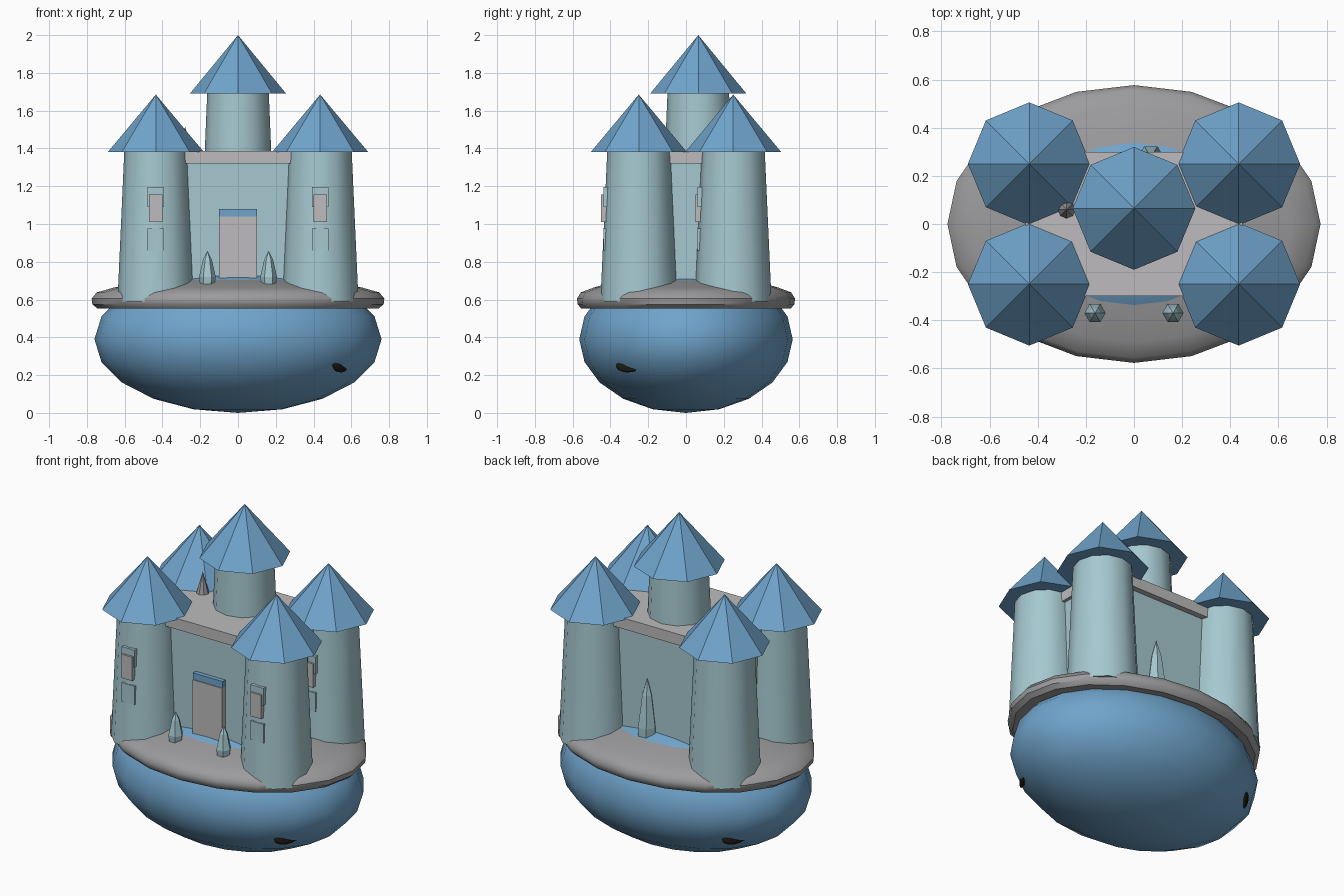
import bpy, bmesh, math

if "Cube" in bpy.data.objects:
    bpy.data.objects.remove(bpy.data.objects["Cube"])


def material(name, r, g, b):
    m = bpy.data.materials.new(name)
    m.diffuse_color = (r, g, b, 1)
    m.use_nodes = True
    m.node_tree.nodes["Principled BSDF"].inputs["Base Color"].default_value = m.diffuse_color
    return m


BLUE = material("roof_blue", .16, .37, .60)
TEAL = material("wall_teal", .38, .58, .63)
PALE = material("pale_grey", .51, .50, .51)
GREY = material("stone_grey", .33, .33, .34)
DARK = material("dark_spot", .012, .011, .008)


def finish(name, bm, mat, smooth=False):
    bmesh.ops.recalc_face_normals(bm, faces=bm.faces)
    me = bpy.data.meshes.new(name)
    bm.to_mesh(me)
    bm.free()
    me.materials.append(mat)
    ob = bpy.data.objects.new(name, me)
    bpy.context.collection.objects.link(ob)
    if smooth:
        bpy.ops.object.select_all(action='DESELECT')
        ob.select_set(True)
        bpy.context.view_layer.objects.active = ob
        bpy.ops.object.shade_smooth_by_angle(angle=math.radians(40))
    return ob


def lathe(name, profile, sides, mat, loc=(0, 0), scale=(1, 1), smooth=False, cap=True):
    """Spin (radius, z) points about a vertical axis; radius 0 makes a tip."""
    bm = bmesh.new()
    rings = []
    for r, z in profile:
        n = sides if r > 0 else 1
        rings.append([bm.verts.new((loc[0] + scale[0] * r * math.cos(math.tau * i / sides),
                                    loc[1] + scale[1] * r * math.sin(math.tau * i / sides), z))
                      for i in range(n)])
    for a, b in zip(rings, rings[1:]):
        for i in range(sides):
            j = (i + 1) % sides
            if len(b) == 1:
                bm.faces.new((a[i], a[j], b[0]))
            elif len(a) == 1:
                bm.faces.new((a[0], b[j], b[i]))
            else:
                bm.faces.new((a[i], a[j], b[j], b[i]))
    if cap:
        for ring in (rings[0], rings[-1]):
            if len(ring) > 1:
                bm.faces.new(ring)
    return finish(name, bm, mat, smooth)


def box(name, x, y, z, mat):
    """Box from (min, max) ranges."""
    bm = bmesh.new()
    bmesh.ops.create_cube(bm, size=1)
    for v in bm.verts:
        v.co = [(lo + hi) / 2 + c * (hi - lo) for c, (lo, hi) in zip(v.co, (x, y, z))]
    return finish(name, bm, mat)


# Rounded floating base
arc = [(math.sin(math.pi * i / 10), .39 - .39 * math.cos(math.pi * i / 10)) for i in range(11)]
arc[0], arc[-1] = (0, 0), (0, .78)
lathe("base_bowl", arc, 20, BLUE, scale=(.76, .565), smooth=True)

# Stone rim around the base
rim = [(.88, .555), (.96, .552), (.995, .575), (1, .605), (.965, .638),
       (.85, .663), (.7, .688), (.57, .704), (.54, .69)]
lathe("stone_rim", rim, 20, GREY, scale=(.775, .577), smooth=True, cap=False)

# Dark spots on opposite sides of the base
for s in (1, -1):
    bm = bmesh.new()
    bmesh.ops.create_icosphere(bm, subdivisions=2, radius=1)
    for v in bm.verts:
        u, w, h = v.co.x * .077, v.co.y * .02, v.co.z * .035
        a = math.atan2(.55, .31)  # outward direction of the spot
        v.co = (s * (.54 + u * math.cos(a) + w * math.sin(a)),
                s * (-.305 + u * math.sin(a) - w * math.cos(a)), .25 + h + w * -.6)
    finish("base_spot", bm, DARK)

# Corner towers with roofs and front windows
for sx in (-1, 1):
    for sy in (-1, 1):
        x, y = sx * .435, sy * .25
        lathe("corner_tower", [(.203, .59), (.167, 1.385)], 12, TEAL, (x, y), smooth=True)
        lathe("corner_roof", [(.255, 1.38), (0, 1.685)], 8, BLUE, (x, y))
        box("window_hood", (x - .043, x + .043), (y - .188, y - .12), (1.09, 1.195), TEAL)
        box("window", (x - .035, x + .035), (y - .2, y - .12), (1.01, 1.155), PALE)
        box("window_sill", (x - .043, x + .043), (y - .188, y - .12), (.86, .975), TEAL)

# Keep, its roof slab and the central tower
box("keep", (-.43, .43), (-.265, .265), (.6, 1.33), TEAL)
box("keep_slab", (-.45, .45), (-.3, .3), (1.32, 1.387), PALE)
lathe("central_tower", [(.176, 1.38), (.163, 1.695)], 12, TEAL, (0, .065), smooth=True)
lathe("central_roof", [(.255, 1.69), (0, 2)], 8, BLUE, (0, .065))
lathe("slab_cone", [(.037, 1.385), (0, 1.515)], 8, GREY, (-.28, .06))

# Door and lintel
box("door", (-.1, .1), (-.297, -.25), (.7, 1.04), PALE)
box("door_lintel", (-.1, .1), (-.292, -.25), (1.04, 1.08), BLUE)

# Pointed shrubs: two in front, a tall one behind
for sx in (-1, 1):
    lathe("front_shrub", [(.038, .675), (.044, .72), (.024, .81), (0, .858)], 6, TEAL, (sx * .162, -.37))
lathe("back_shrub", [(.053, .68), (.055, .76), (.03, .95), (0, 1.05)], 6, TEAL, (.07, .275))
